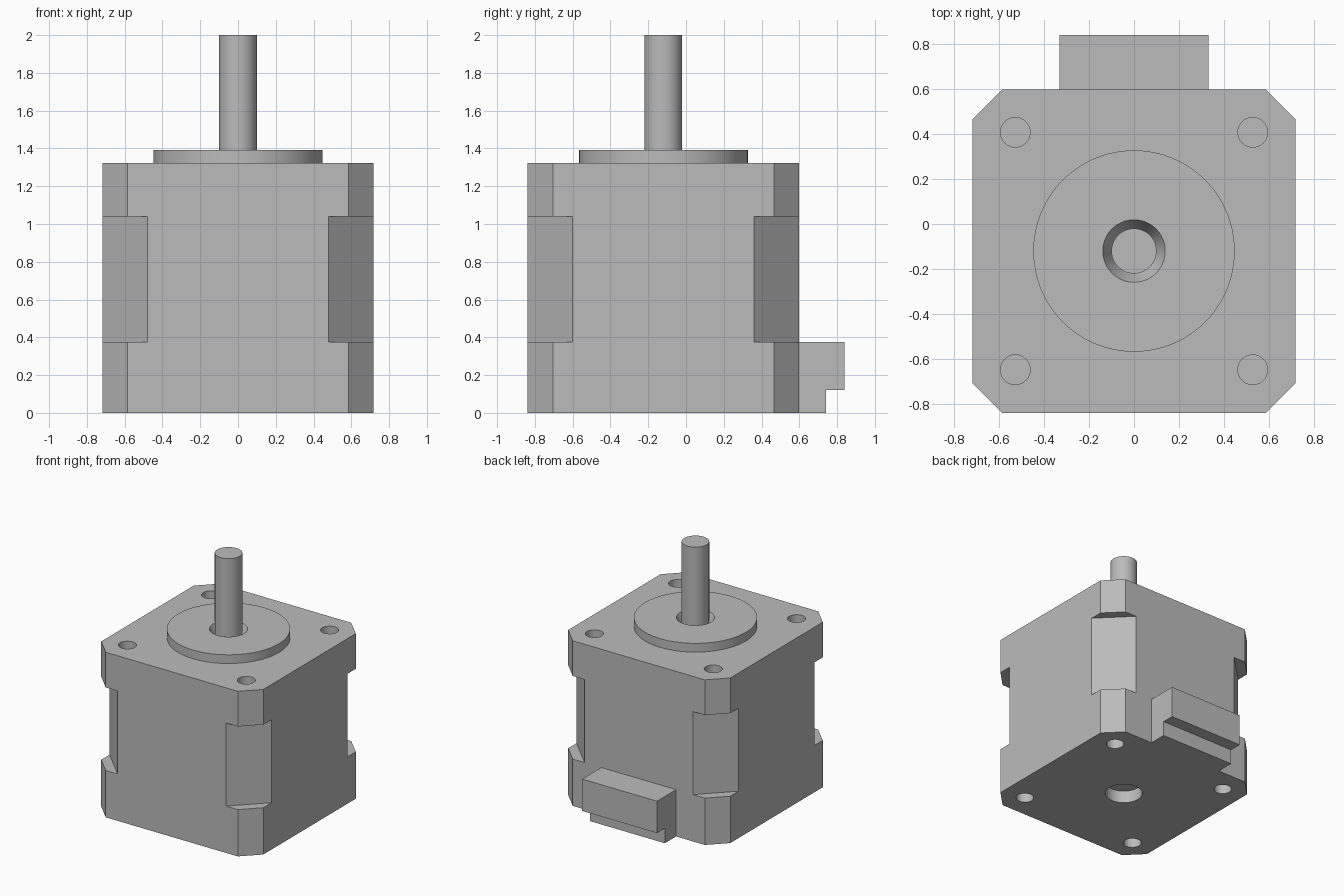
import bpy, bmesh, math

cube = bpy.data.objects.get("Cube")
if cube:
    bpy.data.objects.remove(cube, do_unlink=True)

AXIS_Y = -0.12      # motor axis
HALF = 0.718        # half width of the square housing
TOP = 1.322

grey = bpy.data.materials.new("metal_grey")
grey.use_nodes = True
COLOUR = (0.5, 0.5, 0.5, 1)
grey.diffuse_color = COLOUR
grey.node_tree.nodes["Principled BSDF"].inputs["Base Color"].default_value = COLOUR


def finish(name, bm, location=(0, 0, 0)):
    bmesh.ops.recalc_face_normals(bm, faces=bm.faces)
    mesh = bpy.data.meshes.new(name)
    bm.to_mesh(mesh)
    bm.free()
    mesh.materials.append(grey)
    ob = bpy.data.objects.new(name, mesh)
    ob.location = location
    bpy.context.collection.objects.link(ob)
    return ob


def extrude(name, outline, direction, location=(0, 0, 0)):
    bm = bmesh.new()
    face = bm.faces.new([bm.verts.new(p) for p in outline])
    geom = bmesh.ops.extrude_face_region(bm, geom=[face])["geom"]
    moved = [g for g in geom if isinstance(g, bmesh.types.BMVert)]
    bmesh.ops.translate(bm, verts=moved, vec=direction)
    return finish(name, bm, location)


def cylinder(name, x, y, z0, z1, r0, r1=None, sides=64):
    bm = bmesh.new()
    bmesh.ops.create_cone(bm, cap_ends=True, segments=sides, radius1=r0,
                          radius2=r0 if r1 is None else r1, depth=z1 - z0)
    return finish(name, bm, (x, y, (z0 + z1) / 2))


def cut(target, cutter):
    mod = target.modifiers.new(cutter.name, "BOOLEAN")
    mod.operation = "DIFFERENCE"
    mod.solver = "EXACT"
    mod.object = cutter
    cutter.hide_render = True
    cutter.hide_viewport = True
    cutter.display_type = "WIRE"


# Housing: square prism with chamfered corners
c = HALF - 0.133
quarter = [(HALF, -c), (HALF, c), (c, HALF), (-c, HALF),
           (-HALF, c), (-HALF, -c), (-c, -HALF), (c, -HALF)]
housing = extrude("housing", [(x, y, 0) for x, y in quarter], (0, 0, TOP),
                  (0, AXIS_Y, 0))

# Deeper corner recesses and blind screw holes at both ends
inner = HALF - 0.238
outer = HALF + 0.1
for sx in (-1, 1):
    for sy in (-1, 1):
        side = ("left" if sx > 0 else "right") + ("_back" if sy > 0 else "_front")
        corner = [(inner - 0.1, outer), (outer, outer), (outer, inner - 0.1)]
        cut(housing, extrude("recess_cutter_" + side,
                             [(sx * x, sy * y, 0.375) for x, y in corner],
                             (0, 0, 0.665), (0, AXIS_Y, 0)))
        for end, z0, z1 in (("top", TOP - 0.2, TOP + 0.1), ("bottom", -0.1, 0.2)):
            cut(housing, cylinder(f"screw_hole_cutter_{end}_{side}", sx * 0.527,
                                  AXIS_Y + sy * 0.527, z0, z1, 0.066, sides=32))

# Raised disc on the top, with a tapered opening around the shaft
disc = cylinder("pilot_disc", 0, AXIS_Y, TOP, 1.392, 0.447, sides=96)
for part in (housing, disc):
    cut(part, cylinder("shaft_opening_cutter_" + part.name, 0, AXIS_Y,
                       1.292, 1.412, 0.092, 0.148))

# Round pocket under the housing
cut(housing, cylinder("base_pocket_cutter", 0, AXIS_Y, -0.1, 0.1, 0.138))

# Output shaft
shaft = cylinder("shaft", 0, AXIS_Y, 1.25, 2, 0.1)

# Stepped cable connector on the back
back = AXIS_Y + HALF
profile = [(back, 0), (0.74, 0), (0.74, 0.12), (0.84, 0.12), (0.84, 0.375), (back, 0.375)]
extrude("connector", [(-0.331, y, z) for y, z in profile], (0.662, 0, 0))

# Smooth the round walls and keep the edges sharp
bpy.ops.object.select_all(action="DESELECT")
for ob in (shaft, disc):
    ob.select_set(True)
bpy.context.view_layer.objects.active = shaft
bpy.ops.object.shade_smooth_by_angle(angle=math.radians(30))
